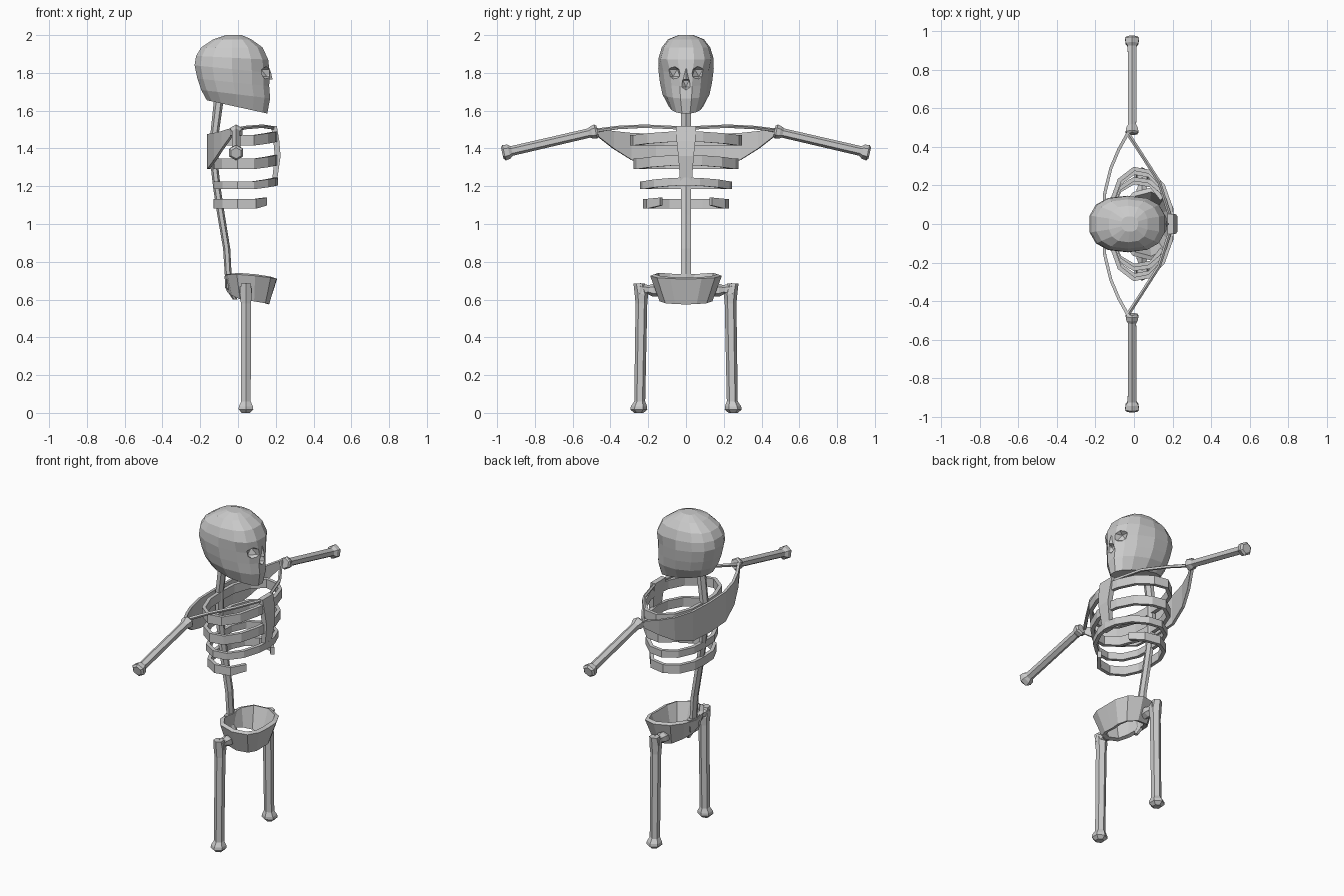
import bpy, bmesh
from math import sin, cos, pi
from mathutils import Vector

if "Cube" in bpy.data.objects:
    bpy.data.objects.remove(bpy.data.objects["Cube"])


def finish(name, bm, mirror=False, thick=0):
    bmesh.ops.recalc_face_normals(bm, faces=bm.faces)
    me = bpy.data.meshes.new(name)
    bm.to_mesh(me)
    bm.free()
    ob = bpy.data.objects.new(name, me)
    bpy.context.collection.objects.link(ob)
    if mirror:
        m = ob.modifiers.new("mirror", 'MIRROR')
        m.use_axis = (False, True, False)
    if thick:
        s = ob.modifiers.new("thickness", 'SOLIDIFY')
        s.thickness = thick
        s.offset = 0
    return ob


def loft(name, rings, mirror=False, closed=True, thick=0):
    """Skin a list of equal-length point rings; closed ones get end caps."""
    bm = bmesh.new()
    vs = [[bm.verts.new(p) for p in r] for r in rings]
    n = len(vs[0])
    for a, b in zip(vs, vs[1:]):
        for i in range(n if closed else n - 1):
            j = (i + 1) % n
            bm.faces.new((a[i], a[j], b[j], b[i]))
    if closed:
        bm.faces.new(vs[0])
        bm.faces.new(vs[-1])
    return finish(name, bm, mirror, thick)


def bone(name, path, n=6):
    """Mirrored round bone through (x, y, z, radius) stations."""
    pts = [Vector(p[:3]) for p in path]
    q = (pts[-1] - pts[0]).to_track_quat('Z', 'X')
    rings = [[c + q @ Vector((p[3] * cos(2 * pi * i / n), p[3] * sin(2 * pi * i / n), 0))
              for i in range(n)] for c, p in zip(pts, path)]
    return loft(name, rings, True)


def column(name, stations, n, turn=0.0):
    """Centre-line bone through (x, z, half depth, half width) stations."""
    return loft(name, [[(x + a * cos(2 * pi * i / n + turn), w * sin(2 * pi * i / n + turn), z)
                        for i in range(n)] for x, z, a, w in stations])


def strip(name, pts, thick):
    """Mirrored band from (x, y, z_top, z_bottom, inset) stations."""
    top = [(x, y, zt) for x, y, zt, zb, k in pts]
    low = [(x + k * (0.07 - x), y * (1 - k), zb) for x, y, zt, zb, k in pts]
    return loft(name, [top, low], True, False, thick)


# Skull: slanted rings (x back, z back, x front, z front, half width)
levels = [(-.165, 1.655, .155, 1.585, .09), (-.195, 1.71, .17, 1.665, .125),
          (-.215, 1.77, .165, 1.73, .138), (-.23, 1.84, .168, 1.80, .147),
          (-.222, 1.89, .16, 1.87, .145), (-.195, 1.935, .13, 1.935, .128),
          (-.13, 1.978, .07, 1.978, .095), (-.065, 2.0, .02, 2.0, .04)]
N = 14
rings = []
for xb, zb, xf, zf, w in levels:
    ring = []
    for i in range(N):
        t = 2 * pi * (i + .5) / N
        c, s = cos(t) / cos(pi / N), sin(t)
        c = abs(c) ** .8 * (1 if c > 0 else -1)
        s = abs(s) ** .8 * (1 if s > 0 else -1)
        u = (c + 1) / 2
        narrow = 1 - .22 * max(0, c) * (zf < 1.85)
        ring.append((xb + (xf - xb) * u, w * s * narrow, zb + (zf - zb) * u))
    rings.append(ring)
skull = loft("skull", rings)

# Eye sockets, nose opening and cheek hollows are cut from the skull
cut = bmesh.new()
holes = [(.18, 0, 1.742, .045, .028, .04)]
for s in (-1, 1):
    holes += [(.17, s * .068, 1.80, .065, .042, .043),
              (.10, s * .135, 1.675, .075, .035, .04)]
for x, y, z, a, b, c in holes:
    r = bmesh.ops.create_icosphere(cut, subdivisions=1, radius=1)
    for v in r["verts"]:
        v.co = Vector((x + v.co.x * a, y + v.co.y * b, z + v.co.z * c))
cutter = finish("skull_cutter", cut)
cutter.hide_render = True
cutter.hide_viewport = True
m = skull.modifiers.new("sockets", 'BOOLEAN')
m.operation = 'DIFFERENCE'
m.solver = 'EXACT'
m.object = cutter
column("nose_bridge", [(.145, 1.765, .038, .02), (.145, 1.80, .03, .016), (.14, 1.84, .02, .022)], 6)

# Spine and breastbone
column("spine", [(-.10, 1.67, .026, .032), (-.125, 1.47, .022, .03), (-.124, 1.3, .02, .03),
                 (-.11, 1.18, .02, .03), (-.09, 1.05, .02, .03), (-.06, .87, .019, .03),
                 (-.05, .70, .018, .03)], 6)
column("breastbone", [(.19, 1.52, .022, .075), (.203, 1.44, .022, .07), (.21, 1.36, .022, .058),
                      (.20, 1.28, .02, .05), (.19, 1.20, .018, .042)], 4, pi / 4)

# Ribs: same outline at four heights, the lowest open in front
outline = [(-.12, 0), (-.115, .4), (-.075, .78), (0, .98), (.08, .93), (.15, .68), (.19, .3), (.2, 0)]
for k, (z, h, w) in enumerate([(1.443, .055, .292), (1.318, .055, .272),
                               (1.205, .042, .238), (1.107, .052, .222)]):
    pts = []
    for x, y in outline[:6 if k == 3 else 8]:
        lift = .02 * max(0, x - .1) / .1
        pts.append((x, y * w, z + h / 2 + lift, z - h / 2 + lift, 0))
    if k == 3:
        pts[-1] = (.145, .13, 1.14, 1.098, 0)
        pts[-2] = (.09, .20, 1.133, 1.081, 0)
    strip("rib_%d" % (k + 1), pts, .022)

# Shoulder blades form one curved plate behind the ribs
strip("shoulder_blades", [(-.157, 0, 1.475, 1.29, 0), (-.152, .16, 1.477, 1.295, 0),
                          (-.12, .29, 1.482, 1.34, 0), (-.08, .385, 1.492, 1.40, 0),
                          (-.03, .475, 1.508, 1.47, 0)], .016)

# Collar bones
bone("collar_bones", [(-.035, .475, 1.495, .011), (.04, .36, 1.51, .01), (.13, .22, 1.517, .01),
                      (.19, .03, 1.508, .01)], 5)

# Upper arms with knobbed ends
arm = []
for t, r in [(0, .03), (.02, .038), (.06, .034), (.09, .025), (.9, .026), (.93, .038), (.98, .042), (1, .03)]:
    arm.append((-.01, .468 + .505 * t, 1.492 - .117 * t, r))
bone("upper_arms", arm)

# Pelvis: tapered open band with the tail bone behind
strip("pelvis", [(-.06, 0, .725, .645, .1), (-.045, .09, .735, .625, .2), (.0, .155, .737, .605, .25),
                 (.09, .178, .73, .595, .28), (.165, .145, .72, .585, .3),
                 (.193, .08, .715, .58, .32), (.195, 0, .712, .578, .35)], .025)
column("tail_bone", [(-.05, .735, .02, .06), (-.05, .665, .02, .045), (-.015, .60, .012, .012)], 6)

# Thigh bones with hip neck and head
bone("thigh_bones", [(.042, .25, .0, .025), (.042, .25, .018, .045), (.042, .249, .035, .043),
                     (.042, .245, .06, .029), (.042, .236, .58, .031), (.042, .236, .63, .036),
                     (.042, .248, .685, .03)])
bone("hip_necks", [(.042, .245, .65, .038), (.042, .20, .652, .024), (.042, .175, .65, .034),
                   (.042, .14, .645, .03)])
